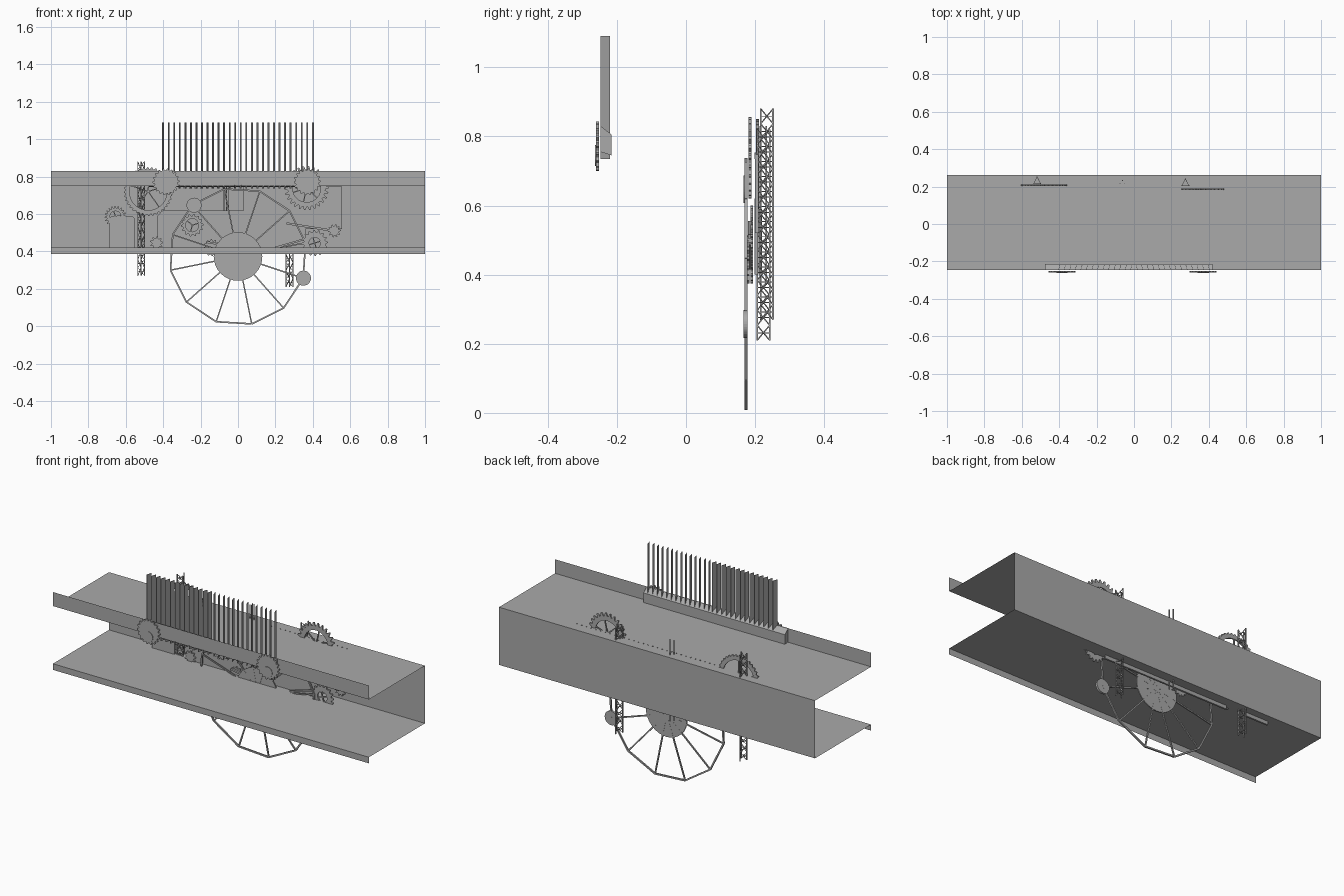
import bpy, bmesh
from math import sin, cos, pi, radians
from mathutils import Vector

cube = bpy.data.objects.get("Cube")
if cube:
    bpy.data.objects.remove(cube)

grey = bpy.data.materials.new("plain grey")
grey.use_nodes = True
COLOUR = (0.4, 0.4, 0.4, 1)
grey.diffuse_color = COLOUR
grey.node_tree.nodes["Principled BSDF"].inputs["Base Color"].default_value = COLOUR


def finish(name, bm, closed=True):
    if closed:
        bmesh.ops.recalc_face_normals(bm, faces=bm.faces)
    mesh = bpy.data.meshes.new(name)
    bm.to_mesh(mesh)
    bm.free()
    mesh.materials.append(grey)
    ob = bpy.data.objects.new(name, mesh)
    bpy.context.collection.objects.link(ob)
    return ob


def prism(bm, outline, offset):
    """Extrude a closed outline by an offset vector."""
    face = bm.faces.new([bm.verts.new(p) for p in outline])
    new = bmesh.ops.extrude_face_region(bm, geom=[face], use_keep_orig=True)["geom"]
    bmesh.ops.translate(bm, vec=offset, verts=[v for v in new if isinstance(v, bmesh.types.BMVert)])


def rod(bm, a, b, r, sides=4):
    """Straight bar between two points."""
    a, b = Vector(a), Vector(b)
    d = b - a
    q = d.to_track_quat('Z', 'Y')
    ring = [a + q @ Vector((r * cos(2 * pi * i / sides + pi / 4), r * sin(2 * pi * i / sides + pi / 4), 0))
            for i in range(sides)]
    prism(bm, ring, d)


def plate(name, outline, y, depth):
    bm = bmesh.new()
    prism(bm, [(x, y - depth / 2, z) for x, z in outline], (0, depth, 0))
    return finish(name, bm)


def rect(x0, x1, z0, z1, c=0.0):
    return [(x0, z0), (x1, z0), (x1, z1 - c), (x1 - c, z1), (x0 + c, z1), (x0, z1 - c)] if c else \
        [(x0, z0), (x1, z0), (x1, z1), (x0, z1)]


def disc(name, x, z, r, y, depth, sides=32):
    return plate(name, [(x + r * cos(2 * pi * i / sides), z + r * sin(2 * pi * i / sides))
                        for i in range(sides)], y, depth)


def gear(name, x, z, r, y, teeth, tooth, hole=0.0, depth=0.008, spokes=0):
    """Toothed wheel, solid or as a ring with spokes."""
    bm = bmesh.new()
    n = teeth * 4
    dirs = [(cos(2 * pi * i / n), sin(2 * pi * i / n)) for i in range(n)]
    radii = [r if i % 4 < 2 else r - tooth for i in range(n)]
    outer = [(x + c * q, y - depth / 2, z + s * q) for (c, s), q in zip(dirs, radii)]
    if not hole:
        prism(bm, outer, (0, depth, 0))
        return finish(name, bm)
    inner = [(x + c * hole, y - depth / 2, z + s * hole) for c, s in dirs]
    loops = [[bm.verts.new(Vector(p) + Vector((0, dy, 0))) for p in ring]
             for ring, dy in ((outer, 0), (outer, depth), (inner, depth), (inner, 0))]
    for k in range(4):
        a, b = loops[k], loops[(k + 1) % 4]
        for i in range(n):
            j = (i + 1) % n
            bm.faces.new((a[i], a[j], b[j], b[i]))
    for k in range(spokes):
        t = 2 * pi * k / spokes + 0.3
        rod(bm, (x, y, z), (x + hole * cos(t), y, z + hole * sin(t)), 0.004)
    return finish(name, bm)


def mast(name, x, y, z0, z1, half=0.018, bays=14):
    """Triangular lattice tower."""
    bm = bmesh.new()
    legs = [(x - half, y - half), (x + half, y - half), (x, y + half)]
    step = (z1 - z0) / bays
    for k in range(3):
        a, b = legs[k], legs[(k + 1) % 3]
        rod(bm, (*a, z0), (*a, z1), 0.0035)
        for i in range(bays):
            z = z0 + i * step
            rod(bm, (*a, z + step / 2), (*b, z + step / 2), 0.002)
            p, q = (a, b) if i % 2 else (b, a)
            rod(bm, (*p, z), (*q, z + step), 0.002)
    return finish(name, bm)


# Channel-shaped sheet housing with open ends
bm = bmesh.new()
section = [(-0.245, 0.83), (-0.245, 0.75), (0.262, 0.75), (0.262, 0.42), (-0.245, 0.42), (-0.245, 0.385)]
ends = [[bm.verts.new((x, y, z)) for y, z in section] for x in (-1, 1)]
for i in range(len(section) - 1):
    bm.faces.new((ends[0][i], ends[0][i + 1], ends[1][i + 1], ends[1][i]))
finish("housing", bm, closed=False)

# Fin rail and slanted fins
bm = bmesh.new()
prism(bm, [(-0.475, y, z) for y, z in ((-0.247, 0.755), (-0.215, 0.745), (-0.215, 0.805), (-0.247, 0.83))],
      (0.895, 0, 0))
finish("fin_rail", bm)
bm = bmesh.new()
FINS = 28
for i in range(FINS):
    x = -0.4 + 0.8 * i / (FINS - 1)
    lean = 0.004 if i < FINS / 2 else -0.004
    prism(bm, [(x - lean - 0.001, -0.247, 0.735), (x - lean + 0.001, -0.247, 0.735),
               (x + lean + 0.001, -0.22, 0.735), (x + lean - 0.001, -0.22, 0.735)], (0, 0, 0.355))
finish("fins", bm)

# Small toothed wheels on the front lip
for name, x in (("front_gear_right", -0.385), ("front_gear_left", 0.37)):
    gear(name, x, 0.772, 0.072, -0.256, 18, 0.01)
    disc(name + "_cap", x, 0.745, 0.03, -0.26, 0.006, 16)

# Large spoked wheel
bm = bmesh.new()
CX, CZ, WY = 0.0, 0.373, 0.174
corners = [(CX + 0.368 * sin(radians(11.5 + 30 * i)), WY, CZ - 0.368 * cos(radians(11.5 + 30 * i)))
           for i in range(12)]
for i, c in enumerate(corners):
    rod(bm, c, corners[i - 1], 0.006)
    rod(bm, (CX, WY, CZ), c, 0.005)
finish("wheel_frame", bm)
disc("wheel_hub", CX, CZ, 0.13, WY, 0.006)
disc("wheel_weight_left", 0.35, 0.257, 0.04, 0.172, 0.012)
disc("wheel_weight_right", -0.235, 0.647, 0.04, 0.172, 0.012)

# Gear train inside the housing
gear("arch_gear", -0.48, 0.72, 0.13, 0.207, 36, 0.008, 0.1, spokes=5)
gear("main_gear", 0.367, 0.738, 0.118, 0.185, 26, 0.018, 0.075, spokes=6)
gear("corner_gear", -0.655, 0.585, 0.058, 0.207, 20, 0.012, 0.03, spokes=4)
gear("lower_gear", 0.41, 0.445, 0.07, 0.18, 16, 0.012, 0.03, spokes=4)
gear("tiny_gear", 0.515, 0.51, 0.035, 0.19, 10, 0.01)
gear("cam_gear", -0.245, 0.54, 0.06, 0.19, 14, 0.01, 0.035, spokes=3)
gear("idler_gear", -0.435, 0.445, 0.035, 0.19, 9, 0.01)
gear("centre_gear", -0.14, 0.42, 0.045, 0.19, 12, 0.008)

# Flat back plates
plate("left_plate", rect(0.03, 0.555, 0.52, 0.748), 0.205, 0.01)
plate("right_plate", rect(-0.69, -0.55, 0.4, 0.59, 0.015), 0.215, 0.01)
plate("middle_plate", rect(-0.43, 0.36, 0.4, 0.62, 0.03), 0.203, 0.01)

# Connecting links
bm = bmesh.new()
rod(bm, (0.26, 0.185, 0.55), (0.51, 0.185, 0.51), 0.008)
rod(bm, (-0.17, 0.18, 0.45), (0.0, 0.18, 0.42), 0.007)
rod(bm, (0.2, 0.185, 0.42), (0.44, 0.185, 0.49), 0.007)
finish("links", bm)

# Lattice masts and thin rods
mast("mast_right", -0.518, 0.234, 0.27, 0.88)
mast("mast_left", 0.275, 0.224, 0.21, 0.82)
bm = bmesh.new()
for x, y in ((-0.075, 0.215), (-0.05, 0.215), (-0.062, 0.232)):
    rod(bm, (x, y, 0.37), (x, y, 0.83), 0.003)
finish("thin_rods", bm)

# Row of pin tips along the top
bm = bmesh.new()
for i in range(30):
    x = -0.32 + 0.87 * i / 29
    rod(bm, (x, 0.2, 0.735), (x, 0.2, 0.753), 0.003)
finish("pins", bm)
